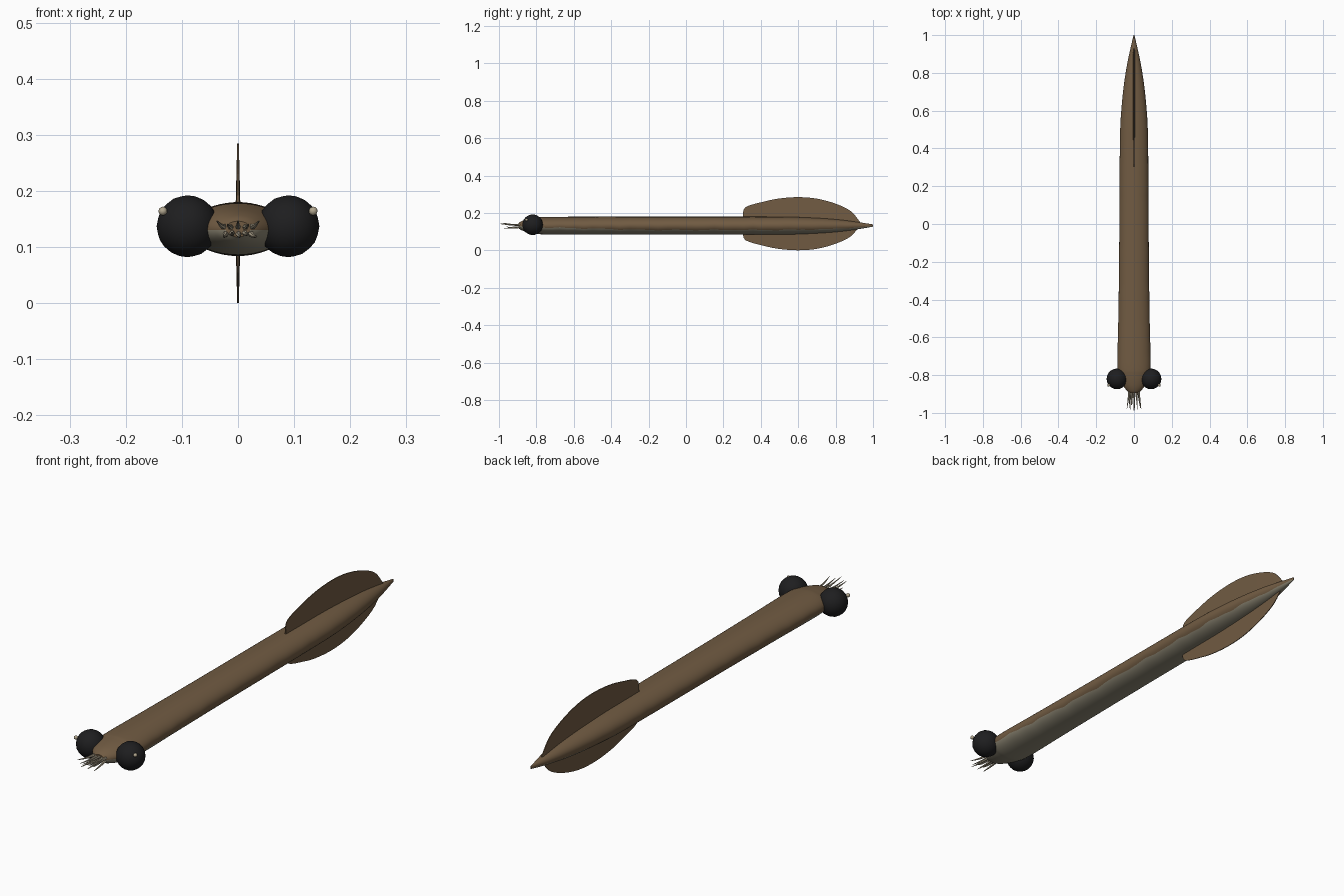
import bpy, bmesh, math
from mathutils import Vector

cube = bpy.data.objects.get("Cube")
if cube:
    bpy.data.objects.remove(cube, do_unlink=True)


def material(name, rgb):
    m = bpy.data.materials.new(name)
    m.use_nodes = True
    m.diffuse_color = (*rgb, 1)
    bsdf = m.node_tree.nodes["Principled BSDF"]
    bsdf.inputs["Base Color"].default_value = (*rgb, 1)
    bsdf.inputs["Roughness"].default_value = 0.7
    return m


BROWN = material("brown skin", (0.165, 0.105, 0.055))
BELLY = material("grey cream belly", (0.26, 0.235, 0.17))
BLACK = material("eye black", (0.013, 0.013, 0.014))
PALE = material("pale tentacle", (0.45, 0.39, 0.28))


def finish(bm, name, mats, smooth=True):
    bmesh.ops.recalc_face_normals(bm, faces=bm.faces)
    mesh = bpy.data.meshes.new(name)
    bm.to_mesh(mesh)
    bm.free()
    obj = bpy.data.objects.new(name, mesh)
    bpy.context.collection.objects.link(obj)
    for m in mats:
        mesh.materials.append(m)
    if smooth:
        bpy.ops.object.select_all(action='DESELECT')
        obj.select_set(True)
        bpy.context.view_layer.objects.active = obj
        bpy.ops.object.shade_smooth_by_angle(angle=math.radians(40))
    return obj


def spline(points, steps):
    """Smooth curve through the points."""
    p = [Vector(q) for q in points]
    p = [p[0]] + p + [p[-1]]
    out = []
    for a, b, c, d in zip(p, p[1:], p[2:], p[3:]):
        for i in range(steps):
            t = i / steps
            out.append(b + (c - a) * (t / 2) + (a * 2 - b * 5 + c * 4 - d) * (t * t / 2)
                       + (b * 3 - a - c * 3 + d) * (t ** 3 / 2))
    return out + [p[-1]]


def loft(bm, rings):
    """Skin rings of points and cap both ends; returns rows of side faces."""
    rows = [[bm.verts.new(q) for q in ring] for ring in rings]
    n = len(rows[0])
    sides = [[bm.faces.new((a[i], a[(i + 1) % n], b[(i + 1) % n], b[i])) for i in range(n)]
             for a, b in zip(rows, rows[1:])]
    bm.faces.new(rows[0])
    bm.faces.new(rows[-1])
    return sides


# Body: stations of (y, half width, half height, centre z)
stations = [(-0.895, 0.022, 0.014, 0.132), (-0.88, 0.04, 0.024, 0.132),
            (-0.85, 0.06, 0.034, 0.132), (-0.8, 0.08, 0.043, 0.132),
            (-0.74, 0.088, 0.047, 0.132), (-0.5, 0.083, 0.048, 0.132),
            (-0.2, 0.079, 0.048, 0.132), (0.1, 0.077, 0.048, 0.132),
            (0.4, 0.075, 0.048, 0.132), (0.55, 0.071, 0.047, 0.132),
            (0.7, 0.058, 0.041, 0.132), (0.82, 0.041, 0.032, 0.132),
            (0.92, 0.021, 0.019, 0.132), (1.0, 0.002, 0.006, 0.133)]
UPPER, LOWER = 28, 16
rings = []
for y, w, h, cz in spline(stations, 6):
    # wavy colour border, lower along the trunk than on the head
    fade = min(1, (y + 0.9) / 0.7)
    dip = 0.12 + 0.38 * fade + 0.05 * math.sin(y * 31) + 0.03 * math.sin(y * 67)
    angles = [-dip + (math.pi + 2 * dip) * i / UPPER for i in range(UPPER)]
    angles += [math.pi + dip + (math.pi - 2 * dip) * i / LOWER for i in range(LOWER)]
    rings.append([(w * math.cos(a), y, cz + h * math.sin(a)) for a in angles])
bm = bmesh.new()
for row in loft(bm, rings):
    for f in row[UPPER:]:
        f.material_index = 1
finish(bm, "body", [BROWN, BELLY])

# Tail fins: thin blades, mirrored above and below
edge = spline([(0.305, 0.04), (0.318, 0.088), (0.42, 0.119), (0.5, 0.135), (0.6, 0.142),
               (0.7, 0.134), (0.8, 0.107), (0.88, 0.068), (0.93, 0.01)], 4)
MID = 0.1425
for name, side in (("upper_fin", 1), ("lower_fin", -1)):
    bm = bmesh.new()
    root_t, tip_t = 0.005, 0.0015
    loft(bm, [[(-root_t, y, MID), (-tip_t, y, MID + side * z),
               (tip_t, y, MID + side * z), (root_t, y, MID)] for y, z in edge])
    finish(bm, name, [BROWN], smooth=False)


# Eyes, each with a small pale knob at the front
def ball(name, centre, radius, mat, detail):
    bm = bmesh.new()
    bmesh.ops.create_icosphere(bm, subdivisions=detail, radius=radius)
    bmesh.ops.translate(bm, verts=bm.verts, vec=centre)
    finish(bm, name, [mat])


for label, s in (("left", 1), ("right", -1)):
    ball(label + "_eye", (s * 0.09, -0.82, 0.137), 0.055, BLACK, 3)
    ball(label + "_eye_knob", (s * 0.134, -0.853, 0.164), 0.008, PALE, 2)


# Tentacles: tapered, slightly curved, fanned in two rows around the mouth
def tentacle(name, x, z, tip_x, tip_y, tip_z):
    path = spline([(x, -0.87, z), ((x + tip_x) / 2, -0.93, (z + tip_z) / 2 - 0.003),
                   (tip_x, tip_y, tip_z)], 4)
    rings = []
    for i, p in enumerate(path):
        r = 0.0065 * (1 - 0.9 * i / (len(path) - 1))
        rings.append([p + Vector((r * math.cos(k * math.pi / 3), 0, r * math.sin(k * math.pi / 3)))
                      for k in range(6)])
    bm = bmesh.new()
    loft(bm, rings)
    finish(bm, name, [PALE])


for i in range(5):
    u = i / 2 - 1
    tentacle(f"upper_tentacle_{i + 1}", u * 0.023, 0.136, u * 0.038,
             -1.0 + 0.02 * abs(u), 0.147 - 0.006 * (i % 2))
    tentacle(f"lower_tentacle_{i + 1}", u * 0.021, 0.126, u * 0.03 + 0.004,
             -0.975 + 0.015 * (i % 2), 0.119 + 0.007 * (i % 2))
